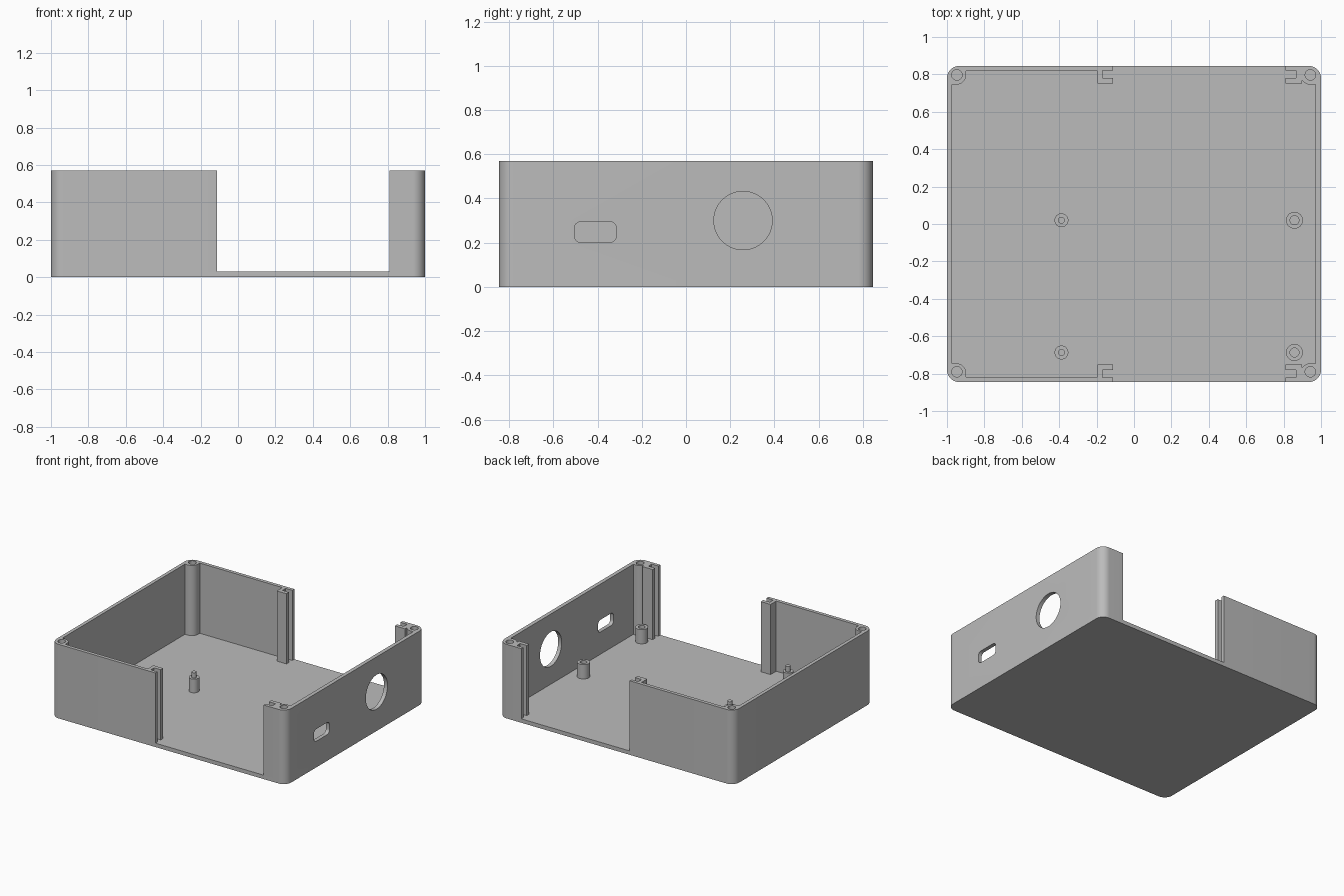
import bpy, bmesh, math
from mathutils import Matrix

cube = bpy.data.objects.get("Cube")
if cube:
    bpy.data.objects.remove(cube, do_unlink=True)

grey = bpy.data.materials.new("plain grey")
grey.use_nodes = True
GREY = (0.5, 0.5, 0.5, 1)
grey.diffuse_color = GREY
grey.node_tree.nodes["Principled BSDF"].inputs["Base Color"].default_value = GREY

FLOOR, TOP, EDGE = 0.03, 0.57, 0.845


def arc(cx, cy, r, start, end, n=12):
    angles = [math.radians(start + (end - start) * i / n) for i in range(n + 1)]
    return [(cx + r * math.cos(a), cy + r * math.sin(a)) for a in angles]


def rounded_rect(w, d, r, n=12):
    pts = []
    for i, (sx, sy) in enumerate([(1, 1), (-1, 1), (-1, -1), (1, -1)]):
        pts += arc(sx * (w / 2 - r), sy * (d / 2 - r), r, 90 * i, 90 * i + 90, n)
    return pts


def circle(x, y, r, n=32):
    return arc(x, y, r, 0, 360, n)[:-1]


def mirrored(half):
    """Close a half outline that starts and ends on y = 0."""
    return half + [(x, -y) for x, y in half[-2:0:-1]]


def make(name, bm):
    bmesh.ops.recalc_face_normals(bm, faces=bm.faces[:])
    mesh = bpy.data.meshes.new(name)
    bm.to_mesh(mesh)
    bm.free()
    mesh.materials.append(grey)
    ob = bpy.data.objects.new(name, mesh)
    bpy.context.collection.objects.link(ob)
    return ob


def prism(name, outline, z0, z1, matrix=Matrix()):
    bm = bmesh.new()
    face = bm.faces.new([bm.verts.new((x, y, z0)) for x, y in outline])
    top = bmesh.ops.extrude_face_region(bm, geom=[face])["geom"]
    verts = [v for v in top if isinstance(v, bmesh.types.BMVert)]
    bmesh.ops.translate(bm, verts=verts, vec=(0, 0, z1 - z0))
    bmesh.ops.transform(bm, matrix=matrix, verts=bm.verts[:])
    return make(name, bm)


def lathe(name, profile, x, y):
    bm = bmesh.new()
    verts = [bm.verts.new((r, 0, z)) for r, z in profile]
    edges = [bm.edges.new(pair) for pair in zip(verts, verts[1:])]
    bmesh.ops.spin(bm, geom=verts + edges, cent=(0, 0, 0), axis=(0, 0, 1),
                   angle=math.tau, steps=32, use_duplicate=False)
    bmesh.ops.remove_doubles(bm, verts=bm.verts[:], dist=0.0005)
    bmesh.ops.translate(bm, verts=bm.verts[:], vec=(x, y, 0))
    return smooth(make(name, bm))


def smooth(ob):
    bpy.ops.object.select_all(action="DESELECT")
    ob.select_set(True)
    bpy.context.view_layer.objects.active = ob
    bpy.ops.object.shade_smooth_by_angle(angle=math.radians(30))
    return ob


def boolean(target, other, operation):
    mod = target.modifiers.new(operation.lower(), "BOOLEAN")
    mod.object, mod.operation, mod.solver = other, operation, "EXACT"
    bpy.context.view_layer.objects.active = target
    bpy.ops.object.modifier_apply(modifier=mod.name)
    bpy.data.objects.remove(other, do_unlink=True)


# Floor plate
case = prism("case", rounded_rect(2, 2 * EDGE, 0.065), 0, FLOOR)

# Right-hand wall: long side, corner posts and slotted rails
right_half = [(-1, 0)] + arc(-0.935, 0.78, 0.065, 180, 90)
right_half += [(-0.112, EDGE), (-0.112, 0.82), (-0.168, 0.82), (-0.168, 0.78),
               (-0.112, 0.78), (-0.112, 0.75), (-0.195, 0.75), (-0.195, 0.818),
               (-0.898, 0.818)]
right_half += arc(-0.95, 0.797, 0.052, 0, -90) + [(-0.973, 0.745), (-0.973, 0)]
boolean(case, prism("right_wall", mirrored(right_half), FLOOR, TOP), "UNION")

# Left-hand wall: the rails run straight into the corner posts
left_half = [(1, 0)] + arc(0.935, 0.78, 0.065, 0, 90)
left_half += [(0.81, EDGE), (0.81, 0.82), (0.866, 0.82), (0.866, 0.78),
              (0.81, 0.78), (0.81, 0.75), (0.897, 0.75)]
left_half += arc(0.943, 0.797, 0.052, 208, 270) + [(0.97, 0.745), (0.97, 0)]
boolean(case, prism("left_wall", mirrored(left_half), FLOOR, TOP), "UNION")

# Screw holes in the corner posts
for x in (-0.947, 0.943):
    for y in (-0.79, 0.797):
        boolean(case, prism("screw_hole", circle(x, y, 0.028), FLOOR, TOP + 0.1),
                "DIFFERENCE")

# Round and oblong openings through the left-hand wall
sideways = Matrix(((0, 0, 1, 0), (1, 0, 0, 0), (0, 1, 0, 0), (0, 0, 0, 1)))
for outline, y, z in ((circle(0, 0, 0.132, 64), 0.258, 0.3),
                      (rounded_rect(0.19, 0.094, 0.03, 6), -0.41, 0.248)):
    place = Matrix.Translation((0, y, z)) @ sideways
    boolean(case, prism("opening", outline, 0.9, 1.1, place), "DIFFERENCE")
smooth(case)

# Board supports: pinned on the right, hollow on the left
for end, y in (("back", 0.02), ("front", -0.687)):
    lathe(end + "_pinned_standoff",
          [(0.037, FLOOR), (0.037, 0.135), (0.018, 0.135), (0.018, 0.175), (0, 0.175)],
          -0.388, y)
    lathe(end + "_hollow_standoff",
          [(0.045, FLOOR), (0.045, 0.14), (0.024, 0.14), (0.024, FLOOR)], 0.858, y)
